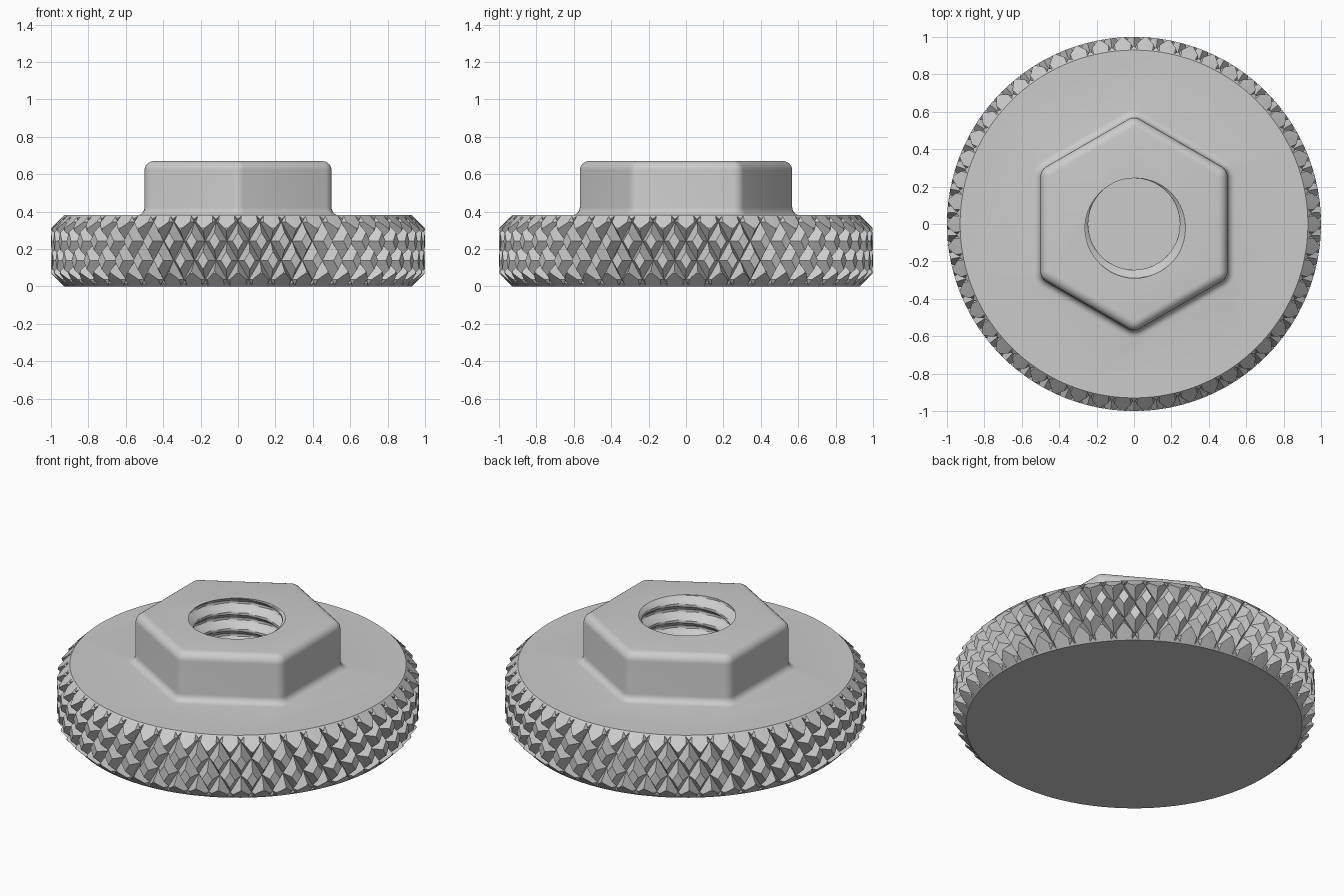
import bpy, bmesh, math
from math import pi, sin, cos

if "Cube" in bpy.data.objects:
    bpy.data.objects.remove(bpy.data.objects["Cube"])

TAU = 2 * pi


def make(name, bm):
    bmesh.ops.remove_doubles(bm, verts=bm.verts, dist=1e-5)
    bmesh.ops.recalc_face_normals(bm, faces=bm.faces)
    me = bpy.data.meshes.new(name)
    bm.to_mesh(me)
    bm.free()
    ob = bpy.data.objects.new(name, me)
    bpy.context.collection.objects.link(ob)
    return ob


def loft(name, rings):
    """Closed solid skinned through equal-length rings of points."""
    bm = bmesh.new()
    loops = [[bm.verts.new(p) for p in ring] for ring in rings]
    n = len(loops[0])
    for a, b in zip(loops, loops[1:]):
        for i in range(n):
            j = (i + 1) % n
            bm.faces.new((a[i], a[j], b[j], b[i]))
    bm.faces.new(loops[0][::-1])
    bm.faces.new(loops[-1])
    return make(name, bm)


def boolean(target, tool, op):
    m = target.modifiers.new(op, 'BOOLEAN')
    m.operation, m.object, m.solver = op, tool, 'EXACT'
    bpy.ops.object.select_all(action='DESELECT')
    bpy.context.view_layer.objects.active = target
    target.select_set(True)
    bpy.ops.object.modifier_apply(modifier=op)
    bpy.data.objects.remove(tool)


def circle(r, z, n):
    return [(r * cos(TAU * i / n), r * sin(TAU * i / n), z) for i in range(n)]


# Diamond knurl: truncated pyramids on a staggered lattice round a cylinder
N, H, GROOVE, TIP = 50, 0.103, 0.935, 0.46
W = TAU / N
bm = bmesh.new()


def polar(r, a, z):
    return bm.verts.new((r * cos(a), r * sin(a), z))


for k in range(-2, 6):
    zc = 0.0355 + k * H
    for i in range(N):
        ac = -pi / 2 + (i + 0.5 * (k % 2)) * W
        dirs = [(0.5, 0), (0, 1), (-0.5, 0), (0, -1)]
        low = [polar(GROOVE, ac + u * W, zc + v * H) for u, v in dirs]
        top = [polar(1.0, ac + u * W * TIP, zc + v * H * TIP) for u, v in dirs]
        bm.faces.new(top)
        for a in range(4):
            b = (a + 1) % 4
            bm.faces.new((low[a], low[b], top[b], top[a]))
bmesh.ops.remove_doubles(bm, verts=bm.verts, dist=1e-5)
rim = [e for e in bm.edges if e.is_boundary]
caps = {s: bm.verts.new((0, 0, 0.19 + s * 0.5)) for s in (-1, 1)}
for e in rim:
    s = 1 if e.verts[0].co.z > 0.19 else -1
    bm.faces.new((e.verts[0], e.verts[1], caps[s]))
nut = make("knurled_nut", bm)

# Trim the knurl to a disc with chamfered rims
trim = loft("rim_trim", [circle(r, z, 100) for r, z in
                         [(0.93, 0), (1.03, 0.10), (1.03, 0.281), (0.93, 0.381)]])
boolean(nut, trim, 'INTERSECT')


# Hexagonal boss with a base fillet and rounded top edge
def hex_ring(apothem, z, core=0.44, seg=4):
    pts = []
    for c in range(6):
        a0 = pi / 6 + c * pi / 3
        cr = core / cos(pi / 6)
        for s in range(seg + 1):
            a = a0 + (s / seg - 0.5) * pi / 3
            r = apothem - core
            pts.append((cr * cos(a0) + r * cos(a), cr * sin(a0) + r * sin(a), z))
    return pts


prof = [(0.54, 0.34)]
for s in range(6):
    t = s / 5 * pi / 2
    prof.append((0.54 - 0.04 * sin(t), 0.421 - 0.04 * cos(t)))
for s in range(7):
    t = s / 6 * pi / 2
    prof.append((0.45 + 0.05 * cos(t), 0.62 + 0.05 * sin(t)))
boolean(nut, loft("hex_boss", [hex_ring(a, z) for a, z in prof]), 'UNION')

# Threaded blind bore: radius follows a helical V groove
PITCH, STEP, SEG = 0.1, 0.1 / 14, 64


def bore_ring(z):
    ring = []
    for i in range(SEG):
        a = TAU * i / SEG
        f = ((z - 0.67) / PITCH - (a / TAU + 0.2)) % 1.0
        d = min(f, 1 - f)
        r = 0.245 + 0.045 * max(0.0, min(1.0, (0.42 - d) / 0.34))
        ring.append((r * cos(a), r * sin(a), z))
    return ring


rows = int(0.61 / STEP)
bore = loft("bore_cutter", [bore_ring(0.1013 + STEP * k) for k in range(rows)])
boolean(nut, bore, 'DIFFERENCE')

# Single grey material
grey = bpy.data.materials.new("plain grey")
grey.diffuse_color = (0.6, 0.6, 0.6, 1)
grey.use_nodes = True
grey.node_tree.nodes["Principled BSDF"].inputs["Base Color"].default_value = grey.diffuse_color
nut.data.materials.clear()
nut.data.materials.append(grey)
for p in nut.data.polygons:
    p.material_index = 0
bpy.ops.object.select_all(action='DESELECT')
bpy.context.view_layer.objects.active = nut
nut.select_set(True)
bpy.ops.object.shade_smooth_by_angle(angle=math.radians(25))
